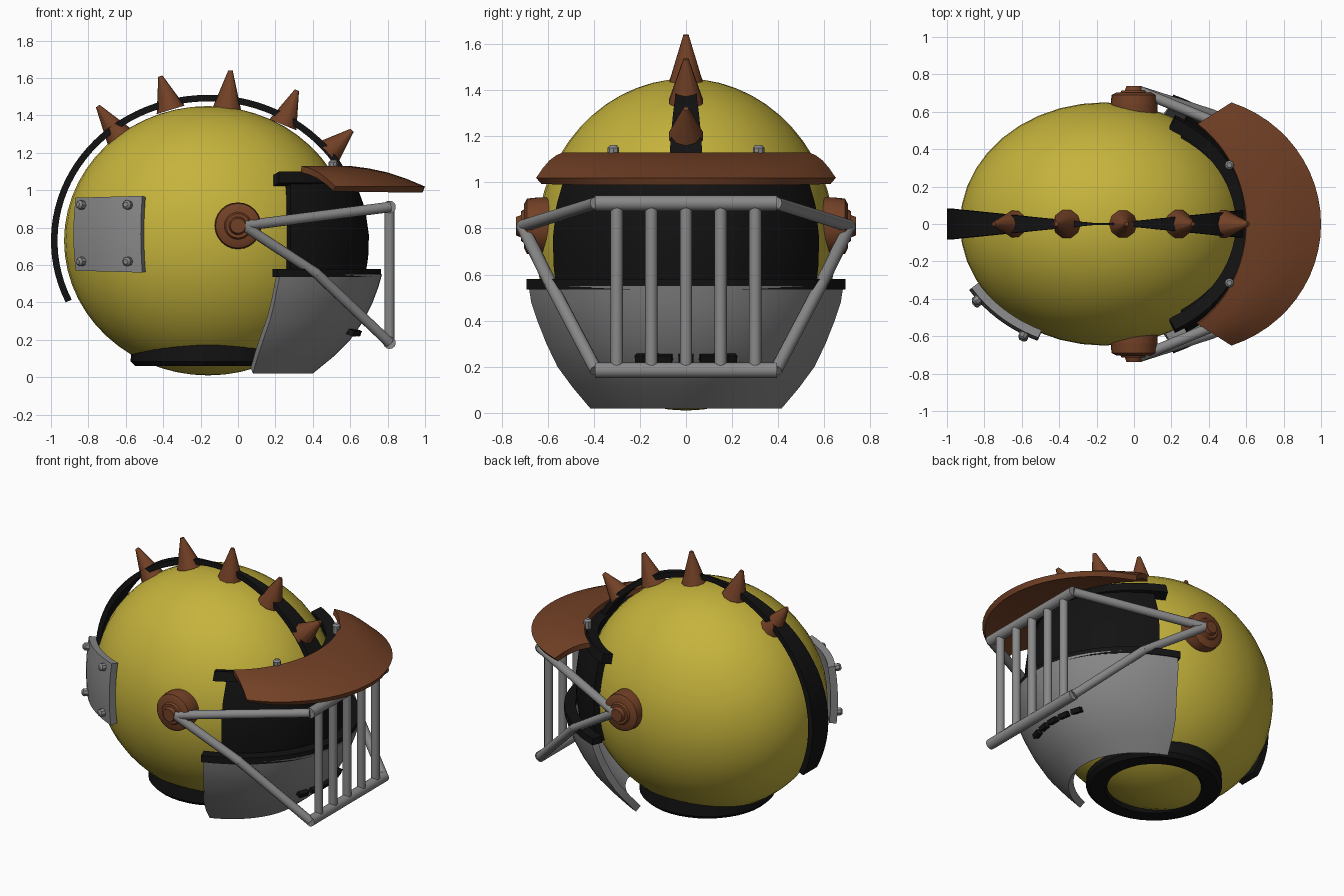
import bpy, bmesh, math
from mathutils import Vector, Matrix

if "Cube" in bpy.data.objects:
    bpy.data.objects.remove(bpy.data.objects["Cube"])

CX, CZ = -0.16, 0.73            # helmet centre (y = 0)
RX, RY, RZ = 0.77, 0.65, 0.72   # helmet radii


def material(name, rgb):
    m = bpy.data.materials.new(name)
    m.diffuse_color = (*rgb, 1)
    m.use_nodes = True
    m.node_tree.nodes["Principled BSDF"].inputs["Base Color"].default_value = m.diffuse_color
    return m


YELLOW = material("yellow_paint", (0.56, 0.45, 0.045))
BROWN = material("rusty_brown", (0.17, 0.052, 0.019))
GREY = material("steel_grey", (0.25, 0.25, 0.25))
BLACK = material("black_rubber", (0.006, 0.006, 0.006))


def finish(name, bm, mat):
    me = bpy.data.meshes.new(name)
    bm.to_mesh(me)
    bm.free()
    me.materials.append(mat)
    ob = bpy.data.objects.new(name, me)
    bpy.context.collection.objects.link(ob)
    return ob


def patch(name, fn, nu, nv, thick, mat, closed=False):
    """Grid surface fn(u, v), u and v in 0..1, thickened inward."""
    bm = bmesh.new()
    cols = nu if closed else nu + 1
    g = [[bm.verts.new(fn(i / nu, j / nv)) for i in range(cols)] for j in range(nv + 1)]
    for j in range(nv):
        for i in range(nu):
            k = (i + 1) % cols
            bm.faces.new((g[j][i], g[j][k], g[j + 1][k], g[j + 1][i]))
    ob = finish(name, bm, mat)
    if thick:
        s = ob.modifiers.new("thickness", 'SOLIDIFY')
        s.thickness, s.offset = thick, -1
    return ob


def rod(name, p, q, r1, mat, r2=None, seg=12):
    """Cylinder or cone from p to q."""
    p, q = Vector(p), Vector(q)
    d = q - p
    bm = bmesh.new()
    rot = d.to_track_quat('Z', 'Y').to_matrix().to_4x4()
    bmesh.ops.create_cone(bm, cap_ends=True, segments=seg, radius1=r1,
                          radius2=r1 if r2 is None else r2, depth=d.length,
                          matrix=Matrix.Translation((p + q) / 2) @ rot)
    return finish(name, bm, mat)


def ball(name, p, r, mat, u=12, v=8):
    bm = bmesh.new()
    bmesh.ops.create_uvsphere(bm, u_segments=u, v_segments=v, radius=1,
                              matrix=Matrix.Translation(p) @ Matrix.Diagonal((*r, 1)))
    return finish(name, bm, mat)


def band(name, rows, thick, mat, nu=28, sub=4):
    """Front shell lofted from elliptical arcs: rows of (z, a, b, x of side edge)."""
    def fn(u, v):
        s = v * (len(rows) - 1)
        i = min(int(s), len(rows) - 2)
        z, a, b, xe = Vector(rows[i]).lerp(Vector(rows[i + 1]), s - i)
        t = (2 * u - 1) * math.acos((xe - CX) / a)
        return CX + a * math.cos(t), b * math.sin(t), z
    return patch(name, fn, nu, (len(rows) - 1) * sub, thick, mat)


# helmet dome
ball("helmet_dome", (CX, 0, CZ), (RX, RY, RZ), YELLOW, 40, 28)

# neck ring: circular collar hugging the underside
def collar(u, v):
    t = u * math.tau
    r, on_dome = [(0.28, True), (0.30, False), (0.39, False), (0.415, False), (0.41, True)][round(v * 4)]
    x, y = r * math.cos(t), r * math.sin(t)
    dome = CZ - RZ * math.sqrt(1 - (x / RX) ** 2 - (y / RY) ** 2)
    z = dome + 0.01 if on_dome else (0.06 if r < 0.4 else 0.085)
    return CX + x, -y, z
patch("neck_ring", collar, 40, 4, 0, BLACK, closed=True)

# visor, its brow trim, jaw guard and jaw trim
band("visor", [(0.48, 0.83, 0.655, 0.28), (0.64, 0.856, 0.67, 0.28), (0.76, 0.86, 0.672, 0.28),
               (0.9, 0.84, 0.66, 0.28), (1.08, 0.775, 0.62, 0.28)], 0.06, BLACK, sub=2)
band("brow_trim", [(1.04, 0.79, 0.665, 0.22), (1.1, 0.77, 0.65, 0.22)], 0.07, BLACK, sub=1)
band("jaw_guard", [(0.02, 0.56, 0.46, 0.08), (0.11, 0.67, 0.535, 0.105), (0.2, 0.76, 0.605, 0.135),
                   (0.3, 0.83, 0.66, 0.17), (0.4, 0.88, 0.705, 0.195), (0.48, 0.91, 0.735, 0.21),
                   (0.55, 0.93, 0.75, 0.225)], 0.045, GREY, sub=1)
band("jaw_trim", [(0.535, 0.925, 0.755, 0.21), (0.58, 0.925, 0.755, 0.21)], 0.07, BLACK, sub=1)

# chin vents
for i in range(-2, 3):
    y = i * 0.09
    x = 0.625 - 0.9 * y * y
    bm = bmesh.new()
    bmesh.ops.create_cube(bm, size=1, matrix=Matrix.Translation((x, y, 0.245))
                          @ Matrix.Rotation(y * 1.8, 4, 'Z') @ Matrix.Rotation(math.radians(20), 4, 'Y')
                          @ Matrix.Diagonal((0.07, 0.066, 0.03, 1)))
    finish("chin_vent", bm, BLACK)

# peak: crescent sloping down to the front
def peak(u, v):
    s = 2 * u - 1
    to, ti = s * 1.25, s * 0.968
    outer = Vector((0.3 + 0.7 * math.cos(to), 0.685 * math.sin(to), 1.02))
    inner = Vector((0.6 * math.cos(ti), 0.65 * math.sin(ti), 1.13))
    p = outer.lerp(inner, v)
    p.z += 0.02 * math.sin(math.pi * v)
    return p
patch("peak", peak, 24, 4, 0.035, BROWN)
for s in (-1, 1):
    rod("peak_bolt", (0.51, s * 0.315, 1.1), (0.51, s * 0.315, 1.15), 0.025, GREY, seg=8)
    rod("peak_bolt_head", (0.51, s * 0.315, 1.15), (0.51, s * 0.315, 1.162), 0.025, GREY, 0.014, 8)

# crest strap: hovering arc, narrow on top and wide at both ends
def strap(u, v):
    t = math.radians(22 + 183 * u)
    w = max(0.006, 0.082 * abs(math.cos(t)))
    return CX + 0.84 * math.cos(t), w * (1 - 2 * v), CZ + 0.78 * math.sin(t)
patch("crest_strap", strap, 48, 1, 0.035, BLACK)

# crest spikes: base and tip in the x-z plane
for bx, bz, tx, tz in ((-0.63, 1.28, -0.75, 1.45), (-0.36, 1.43, -0.415, 1.61),
                       (-0.06, 1.43, -0.04, 1.64), (0.24, 1.35, 0.315, 1.535),
                       (0.48, 1.2, 0.61, 1.32)):
    rod("crest_spike", (bx, 0, bz), (tx, 0, tz), 0.078, BROWN, 0.012, 10)

# back plate with corner bolts, on one side only
def plate_point(x, z, off=0.0):
    k = math.sqrt(1 - ((z - CZ) / 1.1) ** 2)
    return Vector((x, -(0.69 + off) * k * math.sqrt(1 - ((x - CX) / (0.84 * k)) ** 2), z))

def plate(u, v):
    pinch = 0.012 * (2 * v - 1) ** 2
    x = -0.88 + pinch + u * (0.36 - 0.3 * pinch)
    return plate_point(x, 0.57 + 0.39 * v + 0.01 * u * (2 * v - 1))
patch("back_plate", plate, 10, 6, 0.045, GREY)
for x in (-0.83, -0.585):
    for z in (0.62, 0.92):
        p = plate_point(x, z)
        n = Vector(((x - CX) / 0.7, p.y / 0.47, (z - CZ) / 1.2)).normalized()
        rod("plate_bolt", p - n * 0.03, p + n * 0.025, 0.025, GREY, seg=8)
        rod("plate_bolt_head", p + n * 0.025, p + n * 0.036, 0.025, GREY, 0.014, 8)

# ear pivots and side bars of the face cage
for s in (-1, 1):
    for name, y0, y1, r1, r2 in (("ear_disc_base", 0.59, 0.64, 0.125, 0.125),
                                 ("ear_disc", 0.64, 0.69, 0.125, 0.12),
                                 ("ear_disc_bevel", 0.69, 0.703, 0.12, 0.095),
                                 ("ear_washer", 0.70, 0.715, 0.075, 0.065),
                                 ("ear_hub", 0.71, 0.738, 0.05, 0.04)):
        rod(name, (0, s * y0, 0.81), (0, s * y1, 0.81), r1, BROWN, r2, 24)
    ear, bend = (0.03, s * 0.71, 0.81), (0.42, s * 0.585, 0.555)
    top, low = (0.81, s * 0.39, 0.91), (0.81, s * 0.39, 0.185)
    rod("upper_side_bar", ear, top, 0.028, GREY)
    rod("rear_side_bar", ear, bend, 0.028, GREY)
    rod("lower_side_bar", bend, low, 0.028, GREY)
    ball("bar_joint", bend, (0.028,) * 3, GREY)
    ball("bar_joint", ear, (0.028,) * 3, GREY)

# front grille
for z in (0.91, 0.185):
    rod("grille_crossbar", (0.81, -0.395, z), (0.81, 0.395, z), 0.034, GREY, seg=14)
for i in range(-2, 3):
    rod("grille_bar", (0.81, i * 0.15, 0.19), (0.81, i * 0.15, 0.9), 0.027, GREY)

# apply thickness and smooth rounded surfaces
bpy.ops.object.select_all(action='SELECT')
bpy.context.view_layer.objects.active = bpy.context.scene.objects[0]
bpy.ops.object.convert(target='MESH')
bpy.ops.object.shade_smooth_by_angle(angle=math.radians(35))
